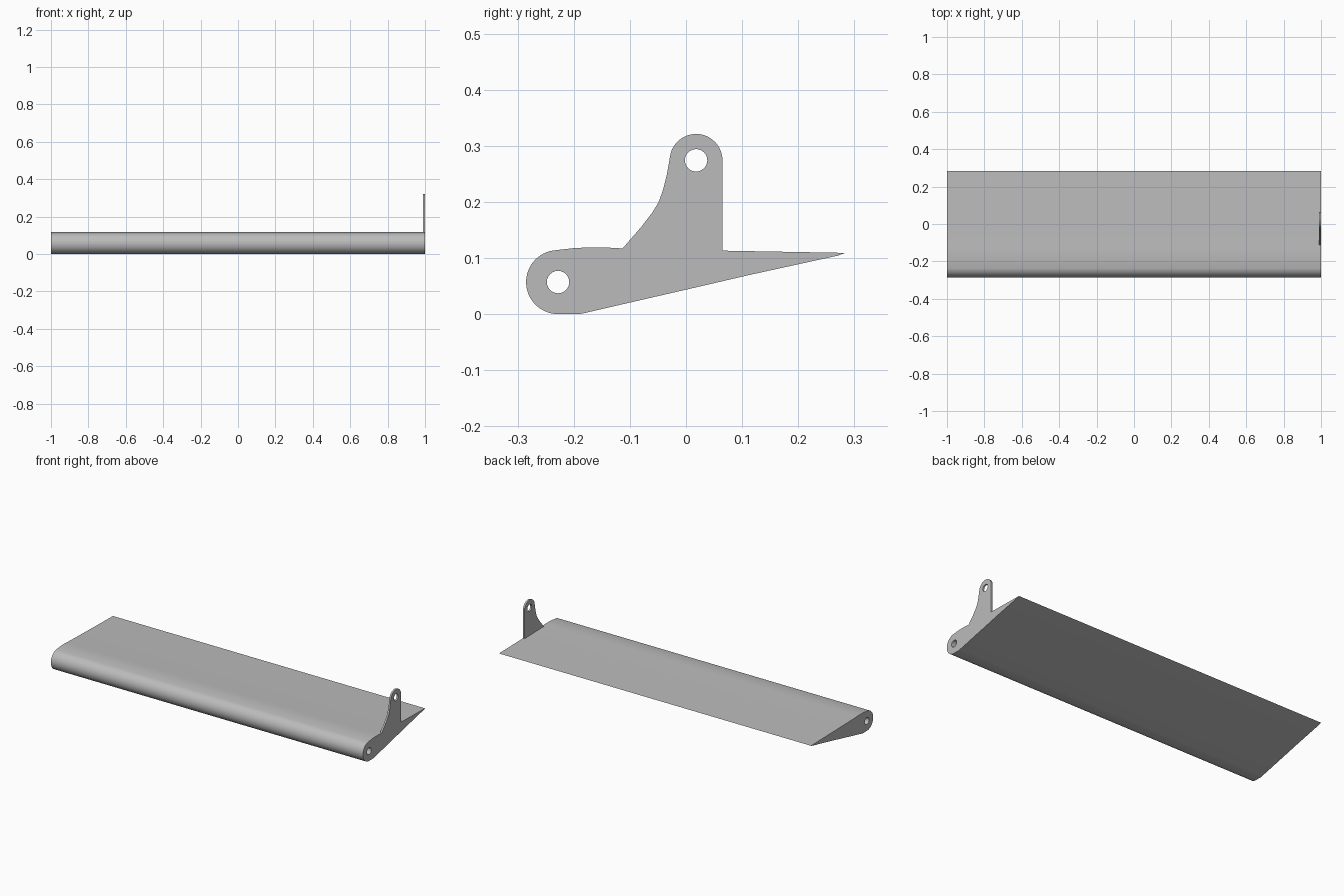
import bpy, bmesh
from math import cos, sin, radians

if "Cube" in bpy.data.objects:
    bpy.data.objects.remove(bpy.data.objects["Cube"], do_unlink=True)

grey = bpy.data.materials.new("plain grey")
grey.use_nodes = True
grey.diffuse_color = (0.5, 0.5, 0.5, 1)
grey.node_tree.nodes["Principled BSDF"].inputs["Base Color"].default_value = (0.5, 0.5, 0.5, 1)


def arc(cy, cz, r, start, end, n):
    angles = [radians(start + (end - start) * i / n) for i in range(n + 1)]
    return [(cy + r * cos(a), cz + r * sin(a)) for a in angles]


def extruded_plate(name, outline, hole, x0, x1):
    """Fill a (y, z) outline around a hole and extrude it along x."""
    bm = bmesh.new()
    edges = []
    for loop in (outline, hole):
        vs = [bm.verts.new((x0, y, z)) for y, z in loop]
        edges += [bm.edges.new((a, b)) for a, b in zip(vs, vs[1:] + vs[:1])]
    bmesh.ops.triangle_fill(bm, edges=edges, use_beauty=True, normal=(-1, 0, 0))
    out = bmesh.ops.extrude_face_region(bm, geom=bm.faces[:], use_keep_orig=True)
    moved = [g for g in out["geom"] if isinstance(g, bmesh.types.BMVert)]
    bmesh.ops.translate(bm, verts=moved, vec=(x1 - x0, 0, 0))
    bmesh.ops.recalc_face_normals(bm, faces=bm.faces[:])
    mesh = bpy.data.meshes.new(name)
    bm.to_mesh(mesh)
    bm.free()
    mesh.materials.append(grey)
    obj = bpy.data.objects.new(name, mesh)
    bpy.context.collection.objects.link(obj)
    bpy.ops.object.select_all(action="DESELECT")
    obj.select_set(True)
    bpy.context.view_layer.objects.active = obj
    bpy.ops.object.shade_smooth_by_angle(angle=radians(30))
    return obj


# Flap panel: round nose, slightly domed top, thin trailing edge
nose = arc(-0.228, 0.058, 0.057, 100, 270, 28)
underside = [(-0.19, 0.001), (-0.18, 0.003), (0.05, 0.056), (0.11, 0.07), (0.27, 0.105), (0.284, 0.11)]
top = [(0.065, 0.114), (-0.113, 0.118), (-0.14, 0.1195), (-0.17, 0.12), (-0.2, 0.1185)]
pivot_hole = arc(-0.228, 0.058, 0.02, 0, 345, 23)
flap = extruded_plate("flap_panel", nose + underside + top, pivot_hole, -1, 1)

# Upright control horn at the left end
tip = arc(0.018, 0.275, 0.047, 0, 172, 24)
fillet = [(-0.034, 0.25), (-0.041, 0.222), (-0.049, 0.2), (-0.06, 0.182), (-0.08, 0.156), (-0.113, 0.118)]
horn_hole = arc(0.018, 0.275, 0.02, 0, 345, 23)
horn = extruded_plate("control_horn", tip + fillet + [(0.065, 0.114)], horn_hole, 0.99, 1)

# Rest the model on the ground
for obj in (flap, horn):
    obj.location.z = -0.001
